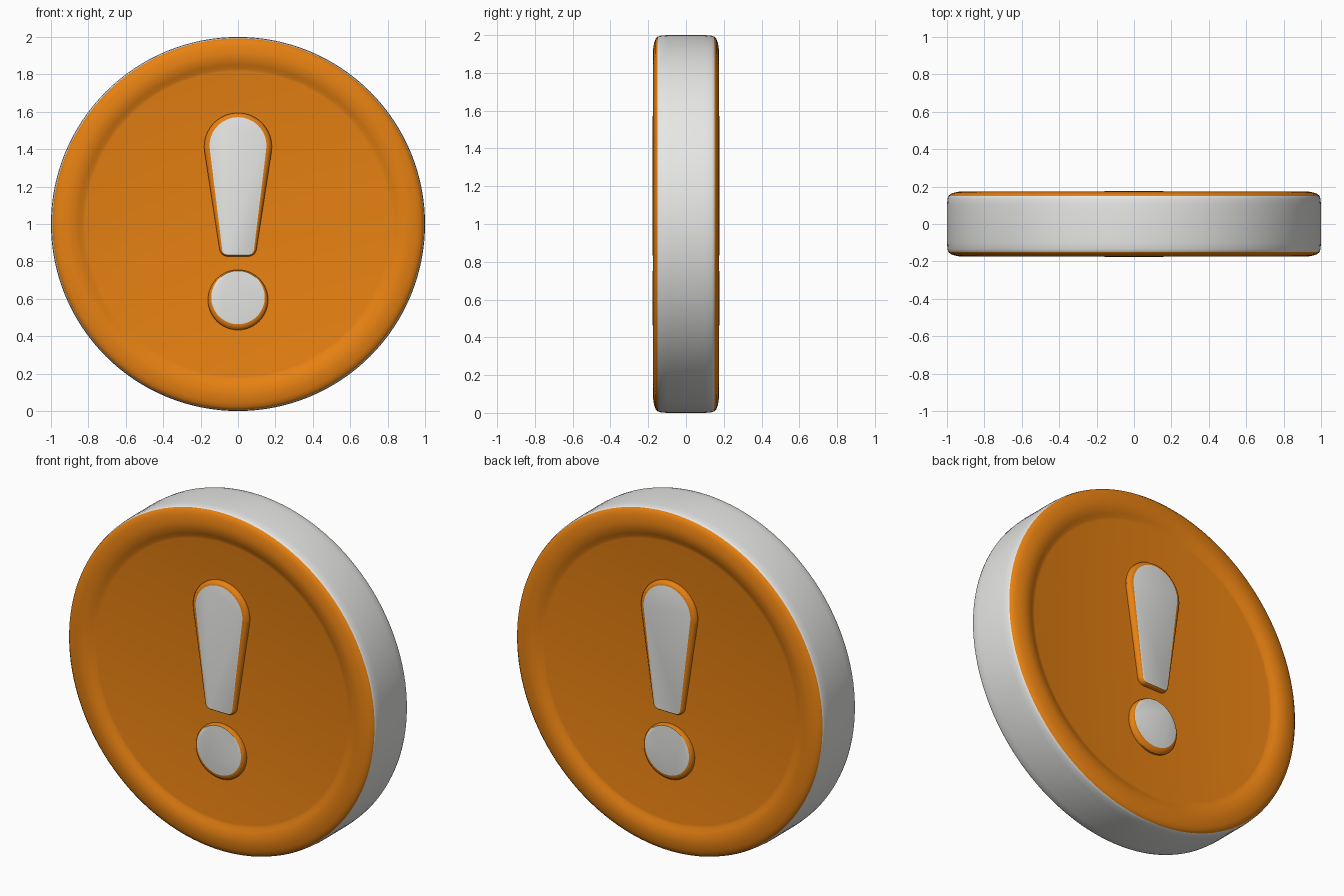
import bpy, bmesh, math

if "Cube" in bpy.data.objects:
    bpy.data.objects.remove(bpy.data.objects["Cube"])


def material(name, rgb):
    m = bpy.data.materials.new(name)
    m.diffuse_color = (*rgb, 1)
    m.use_nodes = True
    m.node_tree.nodes["Principled BSDF"].inputs["Base Color"].default_value = m.diffuse_color
    return m


ORANGE = material("orange", (0.80, 0.22, 0.006))
WHITE = material("off_white", (0.80, 0.80, 0.785))


def finish(name, bm, angle):
    bmesh.ops.recalc_face_normals(bm, faces=bm.faces)
    mesh = bpy.data.meshes.new(name)
    bm.to_mesh(mesh)
    bm.free()
    mesh.materials.append(ORANGE)
    mesh.materials.append(WHITE)
    ob = bpy.data.objects.new(name, mesh)
    bpy.context.collection.objects.link(ob)
    bpy.ops.object.select_all(action='DESELECT')
    ob.select_set(True)
    bpy.context.view_layer.objects.active = ob
    bpy.ops.object.shade_smooth_by_angle(angle=math.radians(angle))
    return ob


def loft(bm, loops):
    """Join rings of points with quads; return the vertex rings and the quad strips."""
    rings = [[bm.verts.new(p) for p in loop] for loop in loops]
    n = len(rings[0])
    strips = []
    for a, b in zip(rings, rings[1:]):
        strips.append([bm.faces.new((a[i], a[(i + 1) % n], b[(i + 1) % n], b[i]))
                       for i in range(n)])
    return rings, strips


# Coin: (radius, depth) half profile from floor over the rounded rim to the edge
half = [(0.815, 0.148), (0.83, 0.151), (0.85, 0.162), (0.87, 0.169), (0.89, 0.1735),
        (0.91, 0.175), (0.935, 0.173), (0.96, 0.168), (0.98, 0.161), (0.992, 0.15),
        (0.997, 0.135), (1.0, 0.1)]
profile = [(r, -d) for r, d in half] + [(r, d) for r, d in reversed(half)]
N = 128
bm = bmesh.new()
rings, strips = loft(bm, [[(r * math.cos(2 * math.pi * i / N), y,
                            1 + r * math.sin(2 * math.pi * i / N)) for i in range(N)]
                          for r, y in profile])
bm.faces.new(rings[0])
bm.faces.new(rings[-1])
for f in bm.faces:  # the outer edge band is white
    c = f.calc_center_median()
    if abs(c.y) < 0.15 and math.hypot(c.x, c.z - 1) > 0.95:
        f.material_index = 1
finish("coin", bm, 40)


def disc_outline(zc, r, n=48):
    return [(r * math.cos(2 * math.pi * i / n), zc + r * math.sin(2 * math.pi * i / n))
            for i in range(n)]


def bar_outline(zc, r, bottom_w, bottom_z, corner):
    """Round-topped tapering bar with a softly rounded foot."""
    pts = [(r * math.cos(math.radians(a)), zc + r * math.sin(math.radians(a)))
           for a in range(-8, 189, 7)]
    foot = []
    for i in range(9):
        t = math.pi / 2 * i / 8
        foot.append((-(bottom_w - corner + corner * math.cos(t)),
                     bottom_z + corner * (1 - math.sin(t))))
    return pts + foot + [(-x, z) for x, z in reversed(foot)]


def mix(a, b, t):
    return [(p[0] + (q[0] - p[0]) * t, p[1] + (q[1] - p[1]) * t) for p, q in zip(a, b)]


def raised_part(name, base, top, side):
    # orange wall curving into a white flat top
    layers = [(base, 0.14), (base, 0.158), (mix(base, top, 0.25), 0.168),
              (mix(base, top, 0.6), 0.174), (top, 0.1765)]
    bm = bmesh.new()
    rings, _ = loft(bm, [[(x, side * d, z) for x, z in o] for o, d in layers])
    bm.faces.new(rings[0])
    bm.faces.new(rings[-1]).material_index = 1
    finish(name, bm, 35)


# Raised mark on both faces
for side, label in ((-1, "front"), (1, "back")):
    raised_part(label + "_bar", bar_outline(1.413, 0.181, 0.10, 0.827, 0.045),
                bar_outline(1.419, 0.152, 0.085, 0.835, 0.03), side)
    raised_part(label + "_dot", disc_outline(0.594, 0.161), disc_outline(0.607, 0.143), side)
